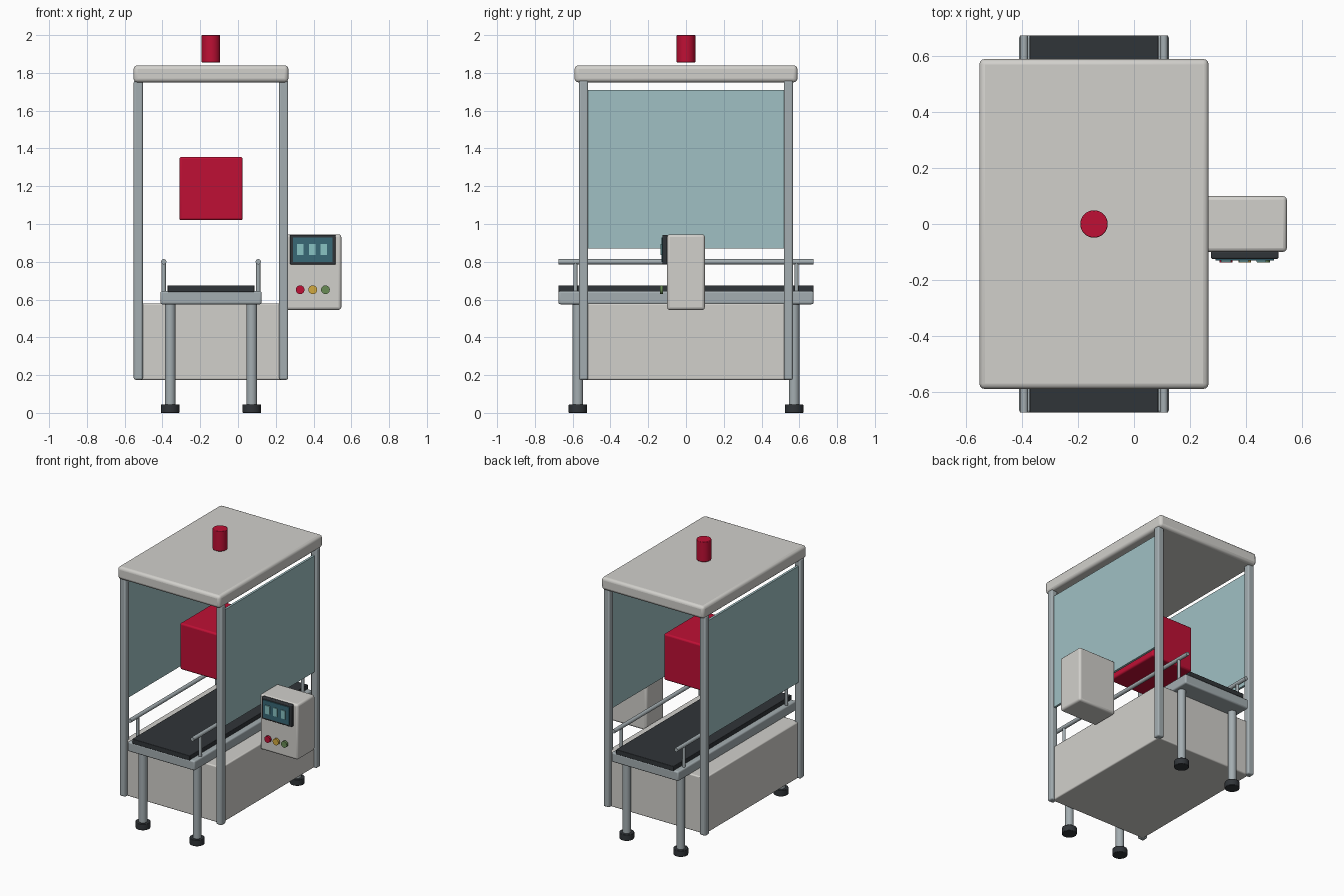
import bpy
from math import pi, radians

if "Cube" in bpy.data.objects:
    bpy.data.objects.remove(bpy.data.objects["Cube"])


def material(name, rgb):
    m = bpy.data.materials.new(name)
    m.diffuse_color = (*rgb, 1)
    m.use_nodes = True
    m.node_tree.nodes["Principled BSDF"].inputs["Base Color"].default_value = m.diffuse_color
    return m


METAL = material("brushed_metal", (0.37, 0.42, 0.44))
SHELL = material("warm_shell", (0.64, 0.63, 0.60))
DARK = material("dark_rubber", (0.03, 0.035, 0.04))
RED = material("red", (0.52, 0.005, 0.035))
GLASS = material("tinted_glass", (0.35, 0.53, 0.55))
SCREEN = material("screen_teal", (0.04, 0.14, 0.18))
BARS = material("screen_bars", (0.25, 0.55, 0.55))
YELLOW = material("yellow", (0.65, 0.40, 0.05))
GREEN = material("green", (0.14, 0.26, 0.09))


def finish(ob, name, mat, bevel, segments):
    ob.name = name
    ob.data.materials.append(mat)
    if bevel:
        b = ob.modifiers.new("bevel", "BEVEL")
        b.width, b.segments = bevel, segments
        b.limit_method = "ANGLE"
    bpy.ops.object.shade_smooth_by_angle(angle=radians(35))
    return ob


def box(name, x, y, z, mat, bevel=0.0, segments=3):
    """Box from (min, max) pairs on each axis."""
    bpy.ops.mesh.primitive_cube_add(
        size=1, location=[(a + b) / 2 for a, b in (x, y, z)])
    ob = bpy.context.object
    ob.scale = [b - a for a, b in (x, y, z)]
    bpy.ops.object.transform_apply(location=False, rotation=False, scale=True)
    return finish(ob, name, mat, bevel, segments)


def rod(name, loc, radius, length, mat, along_y=False, bevel=0.0):
    """Cylinder centred on loc, upright or lying along y."""
    bpy.ops.mesh.primitive_cylinder_add(
        vertices=32, radius=radius, depth=length, location=loc,
        rotation=(pi / 2 if along_y else 0, 0, 0))
    return finish(bpy.context.object, name, mat, bevel, 2)


CX = -0.143  # centre line of the cabinet and conveyor

# Cabinet: lower housing, roof, corner posts and side windows
box("base_housing", (CX - 0.387, CX + 0.387), (-0.54, 0.54), (0.175, 0.58), SHELL, 0.008)
box("roof", (CX - 0.41, CX + 0.41), (-0.59, 0.59), (1.75, 1.84), SHELL, 0.02)
for sx, side in ((-1, "left"), (1, "right")):
    px = CX + sx * 0.385
    box(side + "_window", (px - 0.008, px + 0.008), (-0.525, 0.525), (0.87, 1.71), GLASS)
    for sy, end in ((-1, "front"), (1, "back")):
        py = sy * 0.542
        box(f"{end}_{side}_post", (px - 0.024, px + 0.024), (py - 0.024, py + 0.024),
            (0.175, 1.76), METAL, 0.01)

# Conveyor: frame, belt, legs, feet and guide rails
box("conveyor_frame", (CX - 0.268, CX + 0.268), (-0.675, 0.675), (0.575, 0.645), METAL, 0.01)
box("conveyor_belt", (CX - 0.23, CX + 0.23), (-0.675, 0.675), (0.64, 0.675), DARK, 0.004)
for sx, side in ((-1, "left"), (1, "right")):
    rx = CX + sx * 0.25
    rod(side + "_guide_rail", (rx, 0, 0.80), 0.014, 1.35, METAL, along_y=True)
    for sy, end in ((-1, "front"), (1, "back")):
        lx, ly = CX + sx * 0.216, sy * 0.572
        rod(f"{end}_{side}_leg", (lx, ly, 0.31), 0.028, 0.55, METAL)
        rod(f"{end}_{side}_foot", (lx, ly, 0.0225), 0.049, 0.045, DARK, bevel=0.003)
        rod(f"{end}_{side}_rail_support", (rx, sy * 0.585, 0.72), 0.011, 0.16, METAL)

# Scanner head and warning beacon
box("scanner_head", (CX - 0.168, CX + 0.168), (-0.22, 0.22), (1.02, 1.355), RED, 0.012)
rod("warning_beacon", (CX, 0, 1.9275), 0.049, 0.145, RED, bevel=0.003)

# Control box with display and push buttons
PX = 0.396
box("control_box", (PX - 0.151, PX + 0.151), (-0.10, 0.10), (0.545, 0.945), SHELL, 0.015)
box("display_bezel", (PX - 0.121, PX + 0.121), (-0.125, -0.098), (0.785, 0.943), DARK, 0.006)
box("display_screen", (PX - 0.105, PX + 0.105), (-0.131, -0.12), (0.80, 0.928), SCREEN)
for i in (-1, 0, 1):
    bx = PX - 0.004 + i * 0.063
    box("display_bar", (bx - 0.017, bx + 0.017), (-0.136, -0.128), (0.835, 0.895), BARS)
for i, (name, mat) in enumerate((("red", RED), ("yellow", YELLOW), ("green", GREEN))):
    rod(name + "_button", (PX + (i - 1) * 0.067, -0.129, 0.652), 0.023, 0.016, mat, along_y=True)
